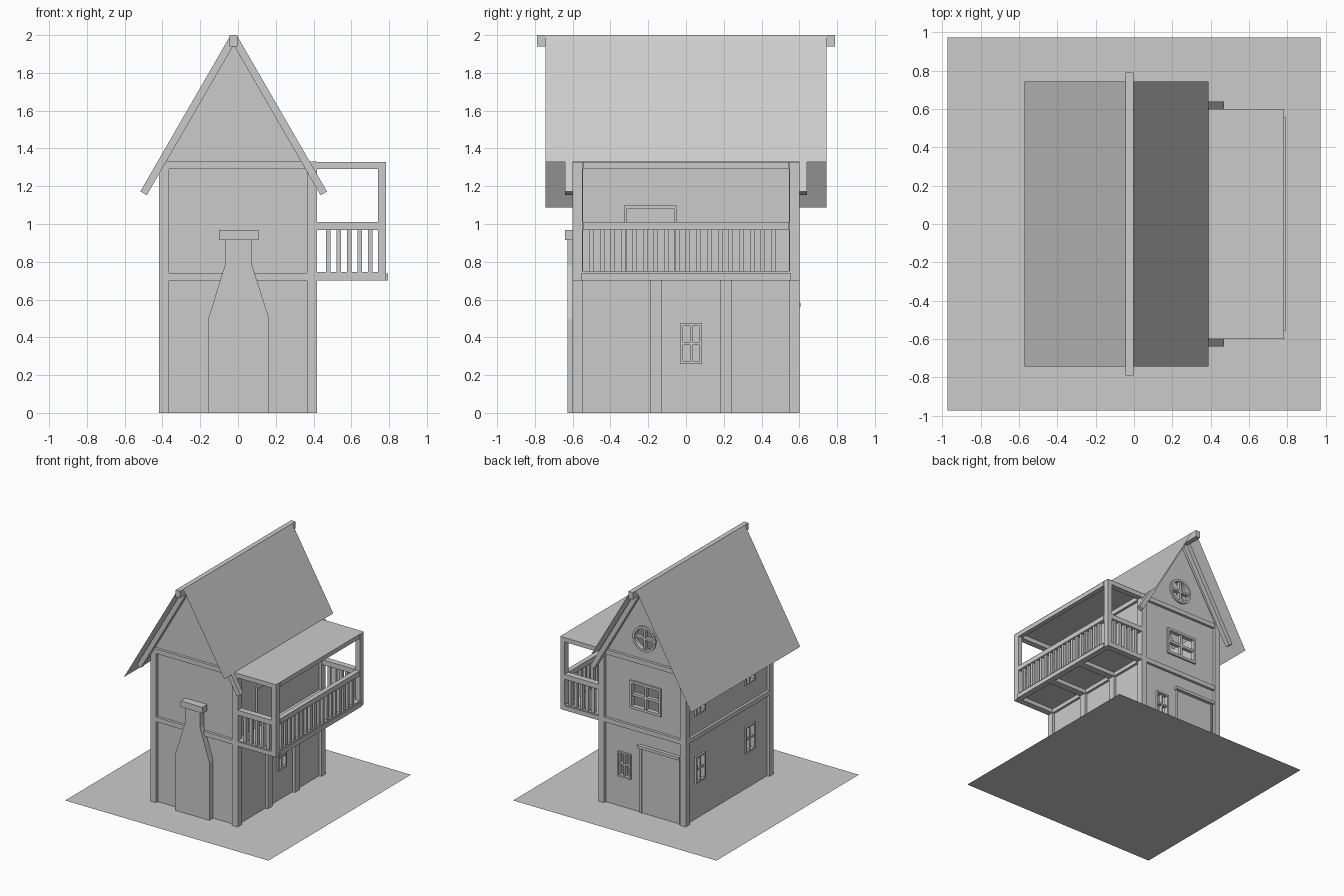
import bpy, bmesh, math
from mathutils import Vector

if "Cube" in bpy.data.objects:
    bpy.data.objects.remove(bpy.data.objects["Cube"])

mat = bpy.data.materials.new("plain grey")
mat.diffuse_color = (0.6, 0.6, 0.6, 1)
mat.use_nodes = True
mat.node_tree.nodes["Principled BSDF"].inputs["Base Color"].default_value = mat.diffuse_color


def mesh_obj(name, verts, faces):
    me = bpy.data.meshes.new(name)
    me.from_pydata(verts, [], faces)
    bm = bmesh.new()
    bm.from_mesh(me)
    bmesh.ops.recalc_face_normals(bm, faces=bm.faces)
    bm.to_mesh(me)
    bm.free()
    me.materials.append(mat)
    ob = bpy.data.objects.new(name, me)
    bpy.context.collection.objects.link(ob)
    return ob


def prism(name, pts, a, b, axis='y'):
    """Extrude a (u, z) profile along y (u = x) or along x (u = y)."""
    n = len(pts)
    put = (lambda u, z, t: (u, t, z)) if axis == 'y' else (lambda u, z, t: (t, u, z))
    verts = [put(u, z, t) for t in (a, b) for u, z in pts]
    faces = [list(range(n)), list(range(2 * n - 1, n - 1, -1))]
    faces += [[i, (i + 1) % n, n + (i + 1) % n, n + i] for i in range(n)]
    return mesh_obj(name, verts, faces)


def box(name, x0, x1, y0, y1, z0, z1):
    return prism(name, [(x0, z0), (x1, z0), (x1, z1), (x0, z1)], y0, y1)


def cut(target, cutter):
    m = target.modifiers.new("cut", 'BOOLEAN')
    m.operation, m.solver, m.object = 'DIFFERENCE', 'EXACT', cutter
    cutter.hide_render = True
    cutter.display_type = 'WIRE'
    cutter.hide_set(True)


def rect(u0, u1, z0, z1):
    return [(u0, z0), (u1, z0), (u1, z1), (u0, z1)]


# Walls: thin hollow shell
WX, WY, T = 0.395, 0.575, 0.025
walls = {
    'back': box("back_wall", -WX, WX, WY - T, WY, 0, 1.33),
    'front': box("front_wall", -WX, WX, -WY, T - WY, 0, 1.33),
    'left': box("left_wall", -WX, T - WX, T - WY, WY - T, 0, 1.33),
    'right': box("right_wall", WX - T, WX, T - WY, WY - T, 0, 1.33),
}
PLANE = {'back': ('y', WY, 1), 'left': ('x', -WX, -1), 'right': ('x', WX, 1)}


# Windows: opening, frame and glazing bars
def window(side, u0, u1, z0, z1, f=0.014):
    axis, p, s = PLANE[side]
    cut(walls[side], prism("window_cutter", rect(u0 + .005, u1 - .005, z0 + .005, z1 - .005),
                           p - .1, p + .1, axis))
    um, zm, h = (u0 + u1) / 2, (z0 + z1) / 2, f / 2
    a, b = p - s * T, p + s * 0.015
    for r in (rect(u0, u0 + f, z0, z1), rect(u1 - f, u1, z0, z1),
              rect(u0 + f, u1 - f, z0, z0 + f), rect(u0 + f, u1 - f, z1 - f, z1)):
        prism("window_frame", r, a, b, axis)
    prism("window_bar", rect(um - h, um + h, z0 + f, z1 - f), a, p + s * .008, axis)
    prism("window_bar", rect(u0 + f, u1 - f, zm - h, zm + h), a, p + s * .008, axis)


window('right', -0.03, 0.085, 0.26, 0.475)
window('back', 0.12, 0.245, 0.26, 0.475)
window('back', -0.17, 0.13, 0.88, 1.12, 0.022)
for y0 in (-0.365, 0.315):
    window('left', y0, y0 + 0.13, 0.31, 0.54)
    window('left', y0, y0 + 0.13, 0.90, 1.13)

# Timber frame: corner posts, belts and right-hand side posts
for sx in (-1, 1):
    for sy in (-1, 1):
        box("corner_post", *sorted((sx * .365, sx * .418)), *sorted((sy * .545, sy * .6)), 0, 1.33)
for z0, z1 in ((0.70, 0.74), (1.29, 1.33)):
    for s in (-1, 1):
        box("end_belt", -.365, .365, *sorted((s * .55, s * .598)), z0, z1)
        box("side_belt", *sorted((s * .37, s * .416)), -.545, .545, z0, z1)
for y0 in (-0.19, 0.18):
    box("side_post", .37, .418, y0, y0 + .062, 0, .70)

# Gables, the back one with a round window
RX, K = -0.023, math.sqrt(3)
gable = [(-.4, 1.33), (.36, 1.33), (RX, 1.96)]
prism("front_gable", gable, -WY, T - WY)
back_gable = prism("back_gable", gable, WY - T, WY)
CX, CZ, N = -0.01, 1.51, 24


def circle(r):
    return [(CX + r * math.cos(2 * math.pi * i / N), CZ + r * math.sin(2 * math.pi * i / N))
            for i in range(N)]


cut(back_gable, prism("round_cutter", circle(.1), WY - .1, WY + .1))
rings = [[(u, y, z) for u, z in circle(r)] for r, y in
         ((.11, WY - T), (.11, WY + .015), (.09, WY + .015), (.09, WY - T))]
mesh_obj("round_frame", sum(rings, []),
         [[k * N + i, k * N + (i + 1) % N, (k + 1) % 4 * N + (i + 1) % N, (k + 1) % 4 * N + i]
          for k in range(4) for i in range(N)])
box("round_bar", CX - .009, CX + .009, WY - T, WY + .008, CZ - .09, CZ + .09)
box("round_bar", CX - .09, CX + .09, WY - T, WY + .008, CZ - .009, CZ + .009)


# Roof sheets, ridge beam and rafters
def sheet(name, x0, z0, x1, z1, y0, y1):
    mesh_obj(name, [(x0, y0, z0), (x1, y0, z1), (x1, y1, z1), (x0, y1, z0)], [[0, 1, 2, 3]])


sheet("left_roof", -.044, 1.999, -.571, 1.087, -.745, .745)
sheet("right_roof", .39, 1.327, -.002, 1.999, -.745, .745)
box("ridge_beam", -.044, -.002, -.79, .79, 1.94, 2.0)


def rafter(side, y0, y1, drop):
    d = 0.472 if not drop else 0.388
    pts = [(-.022, .01), (-.022 - d, .01 + d * K), (.012 - d, .03 + d * K), (.013, .03)]
    prism("rafter", [(RX - side * u, 2 - z) for u, z in pts], y0, y1)


for side in (-1, 1):
    for y0 in (-.64, .60):
        rafter(side, y0, y0 + .04, False)
    for y0 in (-.335, .005, .32):
        rafter(side, y0, y0 + .045, side == 1)

# Chimney
prism("chimney", [(-.157, 0), (.165, 0), (.165, .5), (.075, .78), (.075, .92),
                  (-.07, .92), (-.07, .78), (-.157, .5)], -.627, -.56)
box("chimney_cap", -.1, .108, -.64, -.55, .915, .968)

# Back door with frame and lintel
box("back_door", -.335, .015, .56, .582, 0, .555)
for x0 in (-.35, .015):
    box("door_jamb", x0, x0 + .015, .56, .59, 0, .56)
box("door_lintel", -.355, .045, .56, .605, .56, .585)

# Balcony door
box("balcony_door", .38, .402, -.315, -.06, .745, 1.08)
for y0 in (-.325, -.06):
    box("balcony_door_jamb", .38, .412, y0, y0 + .01, .745, 1.08)
box("balcony_door_head", .38, .412, -.325, -.05, 1.08, 1.10)

# Balcony: floor, joists, posts, beams, thin roof
box("balcony_floor", .395, .775, -.595, .595, .735, .745)
for y0, y1 in ((-.6, -.545), (-.19, -.128), (.18, .242), (.545, .6)):
    box("balcony_joist", .415, .78, y0, y1, .70, .738)
box("balcony_front_beam", .74, .783, -.6, .6, .70, .75)
box("balcony_trim", .78, .793, -.555, .555, .70, .738)
sheet("balcony_roof", .39, 1.33, .783, 1.33, -.6, .6)
box("balcony_top_beam", .742, .783, -.545, .545, 1.29, 1.328)
box("balcony_rail", .742, .783, -.545, .545, .967, 1.01)
for s in (-1, 1):
    y0, y1 = sorted((s * .548, s * .6))
    box("balcony_post", .742, .783, y0, y1, .70, 1.328)
    box("balcony_side_beam", .39, .742, y0, y1, 1.29, 1.328)
    box("balcony_side_rail", .418, .742, y0, y1, .967, 1.01)
    for i in range(5):
        x = .465 + i * .0555
        box("side_baluster", x, x + .026, *sorted((s * .56, s * .59)), .735, .97)
for i in range(18):
    y = -.512 + i * .0567
    box("front_baluster", .75, .775, y, y + .024, .74, .97)

# Flat ground slab as a single sheet
sheet("base_plate", -.973, 0, .973, 0, -.973, .973)
